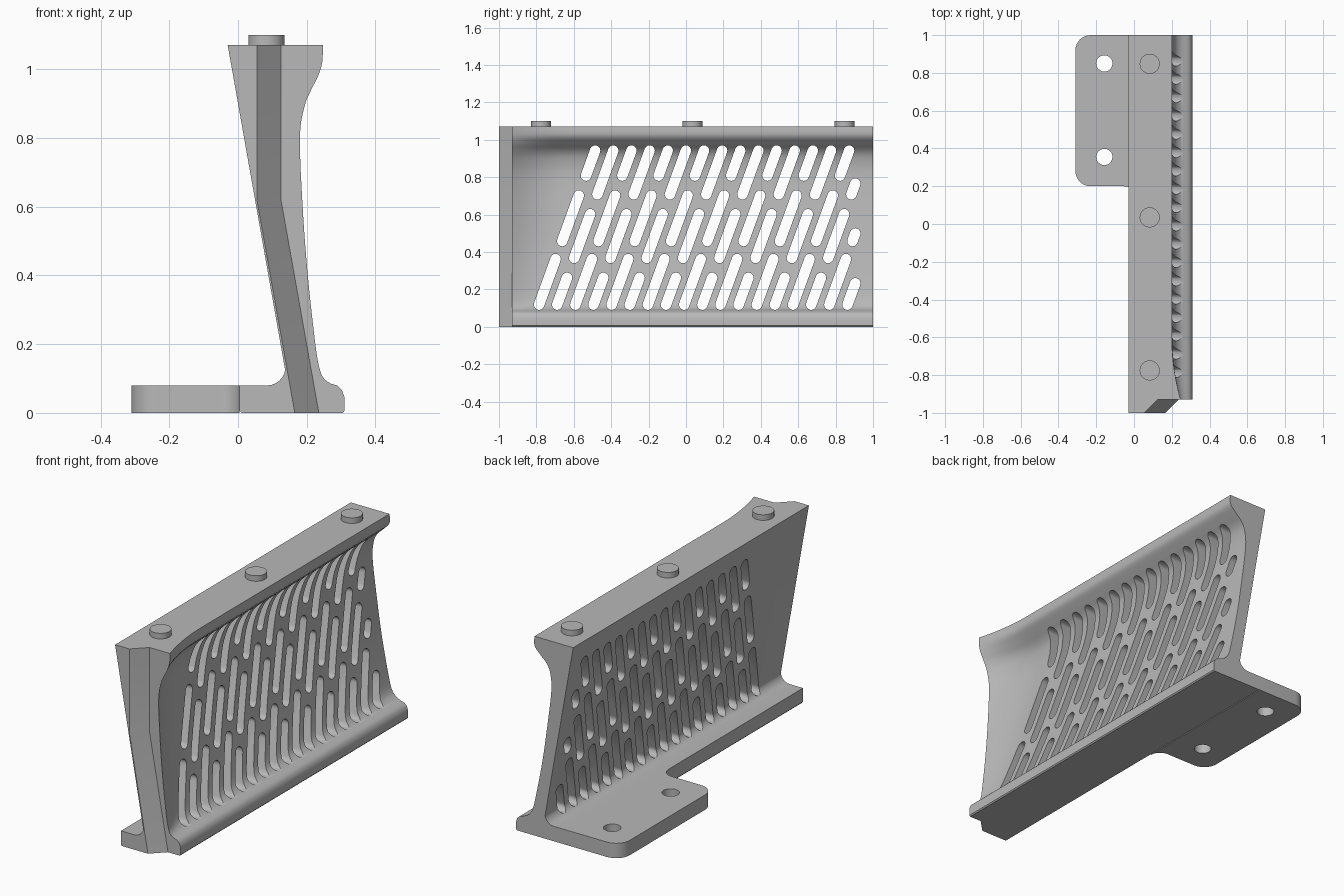
import bpy, bmesh, math
from mathutils import Vector

if "Cube" in bpy.data.objects:
    bpy.data.objects.remove(bpy.data.objects["Cube"])

grey = bpy.data.materials.new("plain_grey")
grey.use_nodes = True
COLOR = (0.48, 0.48, 0.48, 1)
grey.diffuse_color = COLOR
grey.node_tree.nodes["Principled BSDF"].inputs["Base Color"].default_value = COLOR


def finish(name, bm):
    bmesh.ops.recalc_face_normals(bm, faces=bm.faces)
    mesh = bpy.data.meshes.new(name)
    bm.to_mesh(mesh)
    bm.free()
    mesh.materials.append(grey)
    obj = bpy.data.objects.new(name, mesh)
    bpy.context.collection.objects.link(obj)
    return obj


def loft(bm, rings):
    """Closed solid through a list of equal-length rings."""
    loops = [[bm.verts.new(p) for p in ring] for ring in rings]
    n = len(loops[0])
    for a, b in zip(loops, loops[1:]):
        for i in range(n):
            j = (i + 1) % n
            bm.faces.new((a[i], a[j], b[j], b[i]))
    bm.faces.new(loops[0])
    bm.faces.new(loops[-1])


def activate(obj):
    bpy.ops.object.select_all(action='DESELECT')
    obj.select_set(True)
    bpy.context.view_layer.objects.active = obj


def cut(obj, cutter):
    cutter.hide_render = True
    mod = obj.modifiers.new("cut", 'BOOLEAN')
    mod.operation = 'DIFFERENCE'
    mod.solver = 'EXACT'
    mod.object = cutter
    activate(obj)
    bpy.ops.object.modifier_apply(modifier=mod.name)
    bpy.data.objects.remove(cutter)


def smooth(obj):
    activate(obj)
    bpy.ops.object.shade_smooth_by_angle(angle=math.radians(32))


def spline(points, steps):
    """Catmull-Rom curve through the points."""
    pts = [Vector(p) for p in points]
    pts = [pts[0]] + pts + [pts[-1]]
    out = []
    for a, b, c, d in zip(pts, pts[1:], pts[2:], pts[3:]):
        for s in range(steps):
            t = s / steps
            out.append(0.5 * (2 * b + (c - a) * t + (2 * a - 5 * b + 4 * c - d) * t * t
                              + (3 * b - a - 3 * c + d) * t ** 3))
    return out + [pts[-1]]


def arc(cx, cy, r, a0, a1, n=8):
    return [(cx + r * math.cos(math.radians(a0 + (a1 - a0) * i / n)),
             cy + r * math.sin(math.radians(a0 + (a1 - a0) * i / n))) for i in range(n + 1)]


# Face profile: height, x in the recessed panel, x at the front end
FACE = [(1.07, .20, .247), (1.02, .20, .245), (.98, .165, .233), (.94, .125, .213),
        (.89, .105, .193), (.80, .10, .18), (.60, .125, .188), (.40, .155, .203),
        (.20, .195, .225), (.13, .215, .237), (.10, .24, .25), (.085, .27, .27)]
face = spline(FACE, 4)
TOE = [(.288, .08), (.302, .067), (.31, .045), (.31, .006), (.305, 0)]
HEEL = [(.01, 0), (.005, .006), (.005, .08)] + arc(.085, .133, .053, -90, -10, 6)


def section(y):
    ring = []
    for z, inner, outer in face:
        t = min(1, max(0, 1 - (y + .93) / (.15 + .17 * z)))
        ring.append((inner + (outer - inner) * t * t, y, z))
    return ring + [(x, y, z) for x, z in TOE + HEEL + [(-.03, 1.07)]]


# Wall with foot
bm = bmesh.new()
ys = [-1] + [-.93 + .035 * i for i in range(12)] + [-.3, 0, .3, .6, 1]
loft(bm, [section(y) for y in ys])
wall = finish("wall", bm)

# Bevelled step on the front end
bm = bmesh.new()
rings = []
for z, x in ((-.1, .183), (.62, .055), (1.2, .055)):
    rings.append([(x - .07, -1.07, z), (x + .07, -.93, z), (.6, -.93, z), (.6, -1.07, z)])
loft(bm, rings)
cut(wall, finish("end_cutter", bm))

# Slanted slots in staggered lanes
LANES = (((.09, .39), (.43, .73), (.78, .97)), ((.09, .29), (.34, .63), (.68, .97)))
SLANT, R, LIMIT = .364, .028, .905
tilt = math.degrees(math.atan(SLANT))
bm = bmesh.new()
for k in range(18):
    base = -.785 + .097 * k - SLANT * .12
    for low, high in LANES[k % 2]:
        z0 = low + R
        z1 = min(high - R, (LIMIT - base) / SLANT)
        if z1 < z0:
            continue
        outline = (arc(base + SLANT * z1, z1, R, -tilt, 180 - tilt)
                   + arc(base + SLANT * z0, z0, R, 180 - tilt, 360 - tilt))
        loft(bm, [[(x, y, z) for y, z in outline] for x in (-.4, .5)])
cut(wall, finish("slot_cutter", bm))
smooth(wall)

# Mounting tab with rounded corners and two bolt holes
outline = ([(.005, 1)] + arc(-.23, .92, .08, 90, 180) + arc(-.23, .28, .08, 180, 270)
           + arc(-.055, .14, .06, 90, 0))
bm = bmesh.new()
loft(bm, [[(x, y, z) for x, y in outline] for z in (0, .08)])
tab = finish("mounting_tab", bm)
bm = bmesh.new()
for y in (.85, .355):
    ring = arc(-.157, y, .043, 0, 360, 32)[:-1]
    loft(bm, [[(px, py, z) for px, py in ring] for z in (-.1, .2)])
cut(tab, finish("hole_cutter", bm))
smooth(tab)

# Locating pegs on the top
for name, y in (("front", -.775), ("middle", .035), ("back", .848)):
    ring = arc(.083, y, .053, 0, 360, 40)[:-1]
    bm = bmesh.new()
    loft(bm, [[(px, py, z) for px, py in ring] for z in (1.06, 1.10)])
    smooth(finish(name + "_peg", bm))
